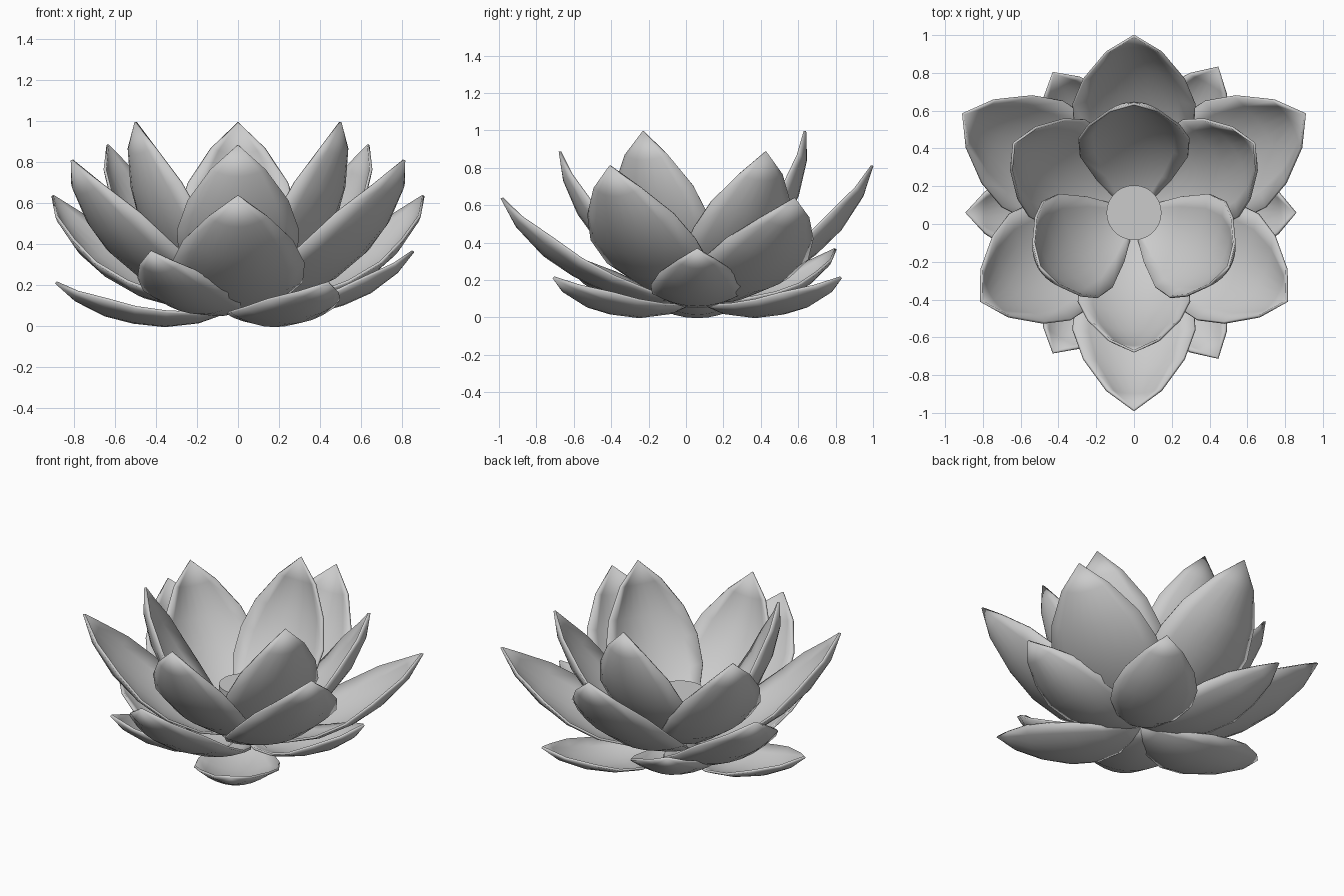
import bpy, math
from mathutils import Matrix, Vector

if "Cube" in bpy.data.objects:
    bpy.data.objects.remove(bpy.data.objects["Cube"])

CENTRE = Vector((0, 0.06, 0.10))

# petal stations: along, half width, depth at midline, depth at edge
STATIONS = [
    (0.00, 0.03, 0.000, 0.000), (0.08, 0.10, -0.060, -0.040),
    (0.20, 0.19, -0.120, -0.070), (0.38, 0.268, -0.163, -0.085),
    (0.55, 0.276, -0.165, -0.082), (0.71, 0.228, -0.145, -0.058),
    (0.88, 0.125, -0.083, -0.035), (1.00, 0.0, 0.0, 0.0)]
ACROSS = 8


def petal_mesh():
    verts, faces = [], []
    for u, h, mid, edge in STATIONS[:-1]:
        for i in range(ACROSS + 1):
            t = 2 * i / ACROSS - 1
            verts.append((u, h * t, mid + (edge - mid) * t * t))
    n = ACROSS + 1
    for r in range(len(STATIONS) - 2):
        for i in range(ACROSS):
            a = r * n + i
            faces.append((a, a + n, a + n + 1, a + 1))
    # pointed tip
    tip = len(verts)
    verts.append((1, 0, 0))
    last = (len(STATIONS) - 2) * n
    faces += [(last + i, tip, last + i + 1) for i in range(ACROSS)]
    return verts, faces


def smooth(ob, angle=40):
    bpy.ops.object.select_all(action='DESELECT')
    ob.select_set(True)
    bpy.context.view_layer.objects.active = ob
    bpy.ops.object.shade_smooth_by_angle(angle=math.radians(angle))


def petal(name, size, tilt, turn):
    verts, faces = petal_mesh()
    m = (Matrix.Translation(CENTRE) @ Matrix.Rotation(math.radians(turn), 4, 'Z')
         @ Matrix.Rotation(-math.radians(tilt), 4, 'Y') @ Matrix.Scale(size, 4))
    me = bpy.data.meshes.new(name)
    me.from_pydata([m @ Vector(v) for v in verts], [], faces)
    me.update()
    ob = bpy.data.objects.new(name, me)
    bpy.context.collection.objects.link(ob)
    # face normals point down and out, so thickness grows into the cup
    me.flip_normals()
    smooth(ob)
    s = ob.modifiers.new("thickness", 'SOLIDIFY')
    s.thickness = 0.014
    s.offset = -1


# six rings of three petals, opening outwards
for ring, size, tilt, start in [
        ("inner_petal", 1.07, 57, 90), ("second_petal", 1.08, 46.7, 30),
        ("third_petal", 1.18, 37, 90), ("fourth_petal", 1.18, 27, 30),
        ("upper_sepal", 0.90, 17, 0), ("lower_sepal", 0.90, 7, 60)]:
    for k in range(3):
        petal(f"{ring}_{k + 1}", size, tilt, start + 120 * k)

# central seed pod
bpy.ops.mesh.primitive_cylinder_add(vertices=48, radius=0.145, depth=0.30,
                                    location=(0, 0.06, 0.25))
pod = bpy.context.object
pod.name = "seed_pod"
smooth(pod)
